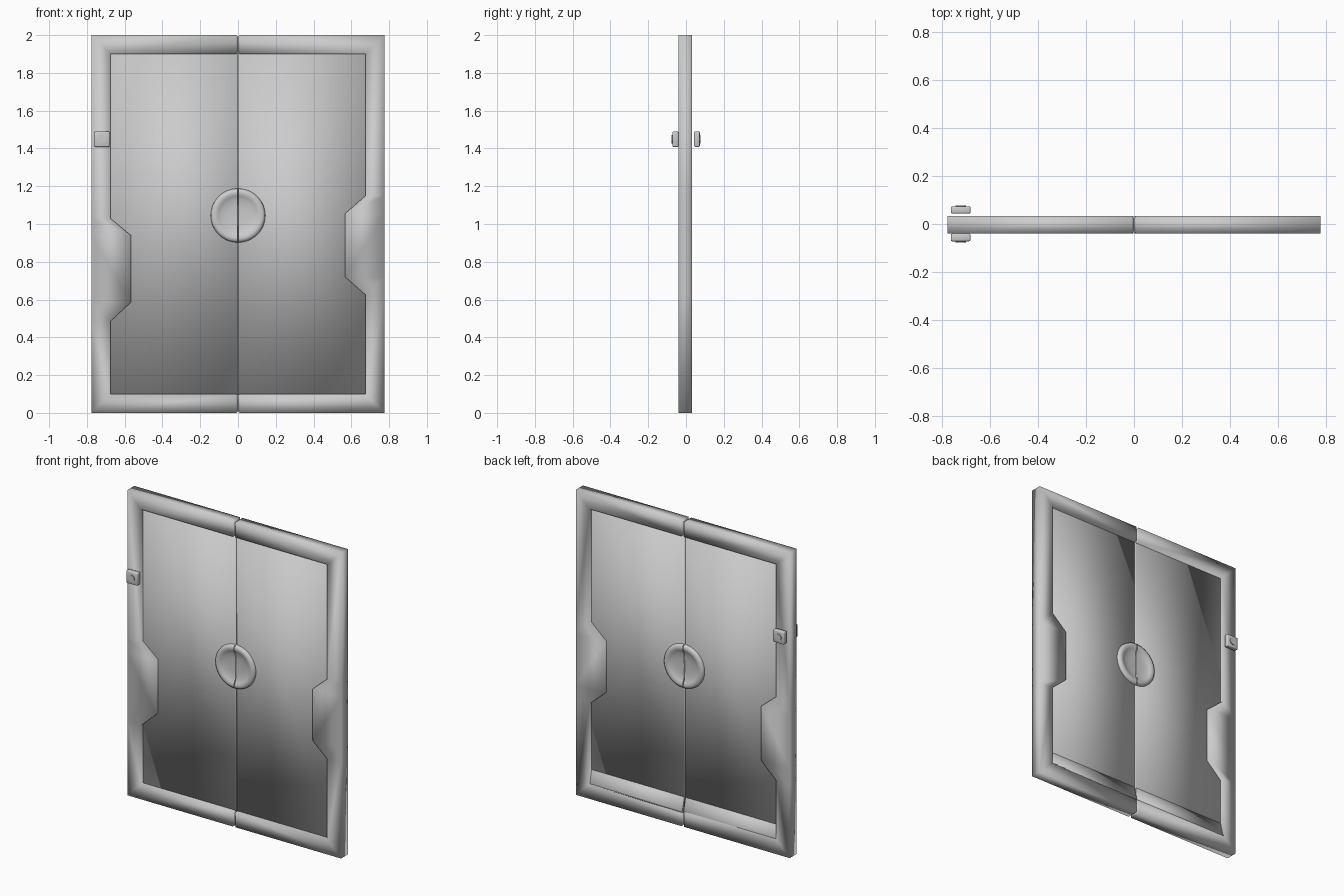
import bpy, bmesh, math

if "Cube" in bpy.data.objects:
    bpy.data.objects.remove(bpy.data.objects["Cube"])

FRONT, BACK = -0.04, 0.033      # frame faces
P_FRONT, P_BACK = -0.02, 0.013  # recessed panel faces


def finish(bm, name):
    bmesh.ops.recalc_face_normals(bm, faces=bm.faces)
    me = bpy.data.meshes.new(name)
    bm.to_mesh(me)
    bm.free()
    for p in me.polygons:
        p.use_smooth = True
    ob = bpy.data.objects.new(name, me)
    bpy.context.collection.objects.link(ob)
    return ob


def chamfer_seam(bm, width):
    # soften all edges of faces lying on the meeting plane x = 0
    bmesh.ops.recalc_face_normals(bm, faces=bm.faces)
    edges = {e for f in bm.faces if all(abs(v.co.x) < 1e-5 for v in f.verts) for e in f.edges}
    bmesh.ops.bevel(bm, geom=list(edges), offset=width, segments=1, affect='EDGES')


def block(name, x0, x1, y0, y1, z0, z1, bevel=0.0, seam=0.0):
    bm = bmesh.new()
    bmesh.ops.create_cube(bm, size=1)
    for v in bm.verts:
        v.co = ((x0 + x1) / 2 + v.co.x * (x1 - x0),
                (y0 + y1) / 2 + v.co.y * (y1 - y0),
                (z0 + z1) / 2 + v.co.z * (z1 - z0))
    if seam:
        chamfer_seam(bm, seam)
    if bevel:
        bmesh.ops.bevel(bm, geom=bm.edges[:], offset=bevel, segments=2, profile=0.5, affect='EDGES')
    return finish(bm, name)


def frame(name, s, bump):
    # C-shaped frame: inner outline paired with outer outline
    z0, z1, z2, z3 = bump
    inner = [(0, .1), (.675, .1), (.675, z0), (.567, z1), (.567, z2), (.675, z3), (.675, 1.9), (0, 1.9)]
    outer = [(0, 0), (.775, 0), (.775, z0), (.775, z1), (.775, z2), (.775, z3), (.775, 2), (0, 2)]
    bm = bmesh.new()
    rows = [[bm.verts.new((s * p[0], y, p[1])) for p in pts]
            for y, pts in ((FRONT, inner), (FRONT, outer), (BACK, outer), (BACK, inner))]
    for k in range(4):
        a, b = rows[k], rows[(k + 1) % 4]
        for i in range(7):
            bm.faces.new((a[i], a[i + 1], b[i + 1], b[i]))
    for i in (0, 7):
        bm.faces.new([r[i] for r in rows])
    chamfer_seam(bm, 0.01)
    finish(bm, name)


def sill(name, s):
    # sloping sill on the back, from frame edge up to the panel
    prof = [(BACK, .1), (P_BACK, .185), (P_BACK - .01, .185), (P_BACK - .01, .09), (BACK, .09)]
    bm = bmesh.new()
    ends = [[bm.verts.new((s * x, y, z)) for y, z in prof] for x in (.006, .68)]
    n = len(prof)
    for i in range(n):
        j = (i + 1) % n
        bm.faces.new((ends[0][i], ends[0][j], ends[1][j], ends[1][i]))
    for e in ends:
        bm.faces.new(e)
    finish(bm, name)


def half_lock(name, s, seg=24):
    # half of the round dished lock, revolved on both faces
    half = [(0, .004), (.05, .005), (.085, .009), (.1, .015), (.108, .019),
            (.12, .022), (.132, .02), (.14, .013), (.143, 0)]
    mid = (P_FRONT + P_BACK) / 2
    t = (P_BACK - P_FRONT) / 2
    bm = bmesh.new()
    for side in (-1, 1):
        rows = []
        for i in range(seg + 1):
            a = math.pi * i / seg - math.pi / 2
            rows.append([bm.verts.new((s * (r * math.cos(a) + .002), mid + side * (t + h - .002),
                                       1.045 + r * math.sin(a))) for r, h in half])
        for a, b in zip(rows, rows[1:]):
            for k in range(len(half) - 1):
                bm.faces.new((a[k], a[k + 1], b[k + 1], b[k]))
    bmesh.ops.remove_doubles(bm, verts=bm.verts[:], dist=1e-5)
    finish(bm, name)


# Two door leaves
for side, s, bump in (("left", -1, (.485, .585, .94, 1.03)),
                      ("right", 1, (.625, .72, 1.055, 1.15))):
    frame(side + "_frame", s, bump)
    x0, x1 = sorted((0, s * .69))
    block(side + "_panel", x0, x1, P_FRONT, P_BACK, .09, 1.91, seam=.006)
    sill(side + "_back_sill", s)
    half_lock(side + "_lock_half", s)

# Control boxes with a round push button, front and back
for side, ya, yb, yc in (("front", -.04, -.072, -.0775), ("back", .043, .073, .0775)):
    y0, y1 = sorted((ya, yb))
    block(side + "_control_box", -.762, -.68, y0, y1, 1.408, 1.49, bevel=.006)
    bpy.ops.mesh.primitive_cylinder_add(vertices=20, radius=.022, depth=abs(yc - yb) + .01,
                                        location=(-.721, (yc + yb) / 2 - math.copysign(.005, yc), 1.449),
                                        rotation=(math.pi / 2, 0, 0))
    bpy.context.object.name = side + "_push_button"
    bpy.ops.object.shade_smooth_by_angle()
